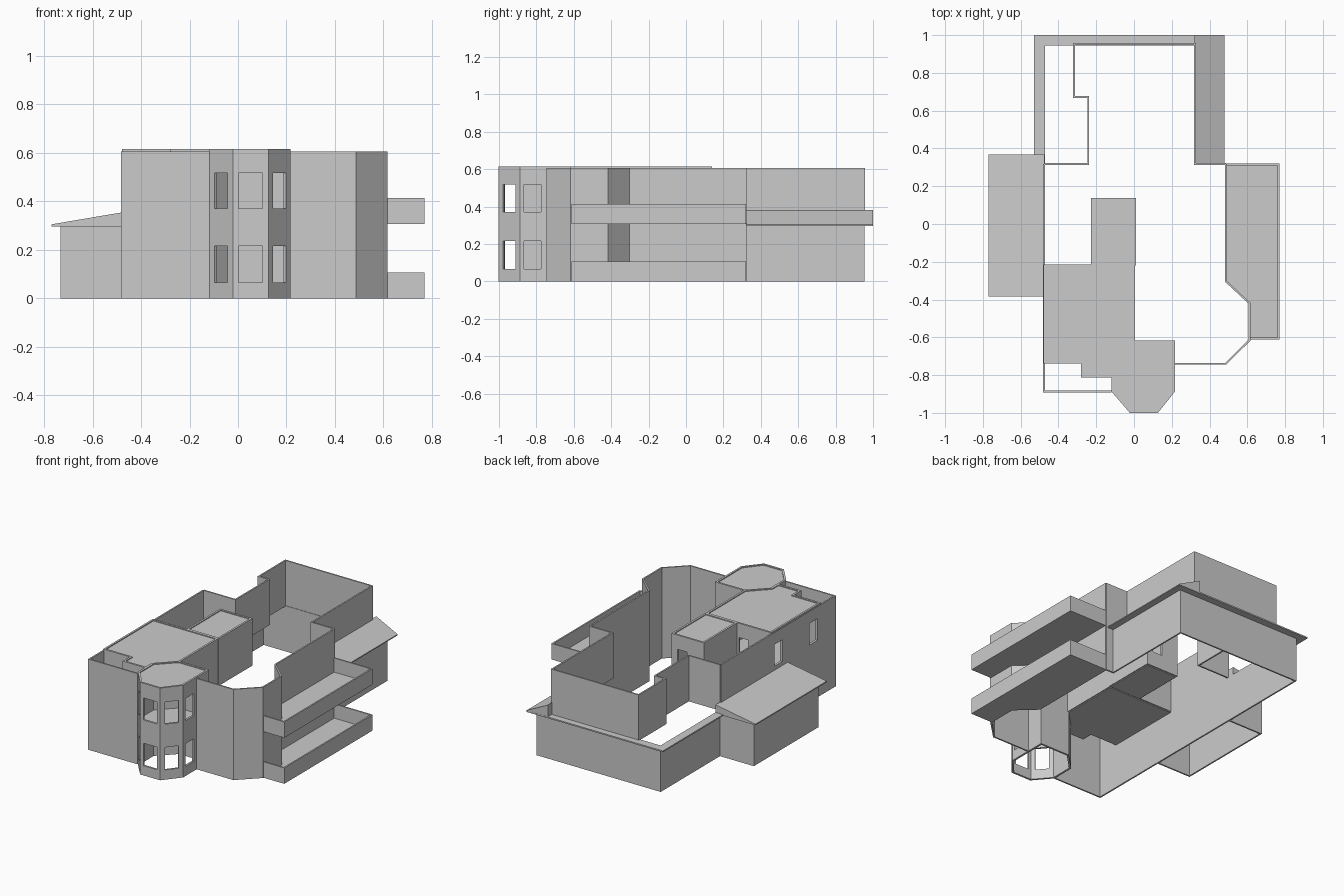
import bpy, bmesh, math
from mathutils import Vector, Matrix

if "Cube" in bpy.data.objects:
    bpy.data.objects.remove(bpy.data.objects["Cube"])

grey = bpy.data.materials.new("plaster_grey")
grey.diffuse_color = (0.6, 0.6, 0.6, 1)
grey.use_nodes = True
grey.node_tree.nodes["Principled BSDF"].inputs["Base Color"].default_value = grey.diffuse_color


def finish(name, bm):
    bmesh.ops.recalc_face_normals(bm, faces=bm.faces)
    me = bpy.data.meshes.new(name)
    bm.to_mesh(me)
    bm.free()
    me.materials.append(grey)
    ob = bpy.data.objects.new(name, me)
    bpy.context.collection.objects.link(ob)
    return ob


def prism(name, pts, z0, z1):
    """Flat slab with a polygon outline."""
    bm = bmesh.new()
    f = bm.faces.new([bm.verts.new((x, y, z0)) for x, y in pts])
    r = bmesh.ops.extrude_face_region(bm, geom=[f])
    vs = [v for v in r["geom"] if isinstance(v, bmesh.types.BMVert)]
    bmesh.ops.translate(bm, verts=vs, vec=(0, 0, z1 - z0))
    return finish(name, bm)


def wall(name, pts, z0, z1, closed=False, t=0.01):
    """Mitred thin wall along a plan line."""
    p = [Vector(q) for q in pts]
    n = len(p)
    bm = bmesh.new()
    rings = []
    for i in range(n):
        a = (p[i] - p[i - 1]).normalized() if closed or i > 0 else None
        b = (p[(i + 1) % n] - p[i]).normalized() if closed or i < n - 1 else None
        a, b = a or b, b or a
        na, nb = Vector((-a.y, a.x)), Vector((-b.y, b.x))
        m = (na + nb) / (1 + na.dot(nb)) * t / 2
        l, r = p[i] + m, p[i] - m
        rings.append([bm.verts.new(c) for c in
                      ((l.x, l.y, z0), (r.x, r.y, z0), (r.x, r.y, z1), (l.x, l.y, z1))])
    for i in range(n if closed else n - 1):
        u, v = rings[i], rings[(i + 1) % n]
        for k in range(4):
            j = (k + 1) % 4
            bm.faces.new((u[k], u[j], v[j], v[k]))
    if not closed:
        bm.faces.new(rings[0])
        bm.faces.new(rings[-1])
    return finish(name, bm)


def lean_to(name, profile, y0, y1):
    """Sloped roof: x-z profile swept along y."""
    bm = bmesh.new()
    f = bm.faces.new([bm.verts.new((x, y0, z)) for x, z in profile])
    r = bmesh.ops.extrude_face_region(bm, geom=[f])
    vs = [v for v in r["geom"] if isinstance(v, bmesh.types.BMVert)]
    bmesh.ops.translate(bm, verts=vs, vec=(0, y1 - y0, 0))
    return finish(name, bm)


H, MID, TOP = 0.605, 0.30, 0.615

# Outer walls: full height, upper storey and lower storey
wall("front_right_wall", [(0.21, -0.74), (0.485, -0.74), (0.612, -0.615), (0.612, -0.42),
                          (0.488, -0.305), (0.488, 0.318)], 0, H)
left_wall = wall("left_wall", [(-0.477, 0.318), (-0.477, -0.887), (-0.118, -0.887)], 0, H)
wall("upper_back_wall", [(0.488, 0.318), (0.322, 0.318), (0.322, 0.953), (-0.317, 0.953),
                         (-0.317, 0.672), (-0.242, 0.672), (-0.242, 0.318), (-0.477, 0.318)], MID, H)
wall("lower_back_wall", [(0.488, 0.318), (0.43, 0.318), (0.43, 0.95), (-0.477, 0.95),
                         (-0.477, 0.318)], 0, MID)

# Side annex with its sloped roof
wall("annex_wall", [(-0.48, 0.325), (-0.727, 0.325), (-0.727, -0.345), (-0.48, -0.345)], 0, MID)
lean_to("annex_roof", [(-0.77, 0.297), (-0.475, 0.297), (-0.475, 0.355), (-0.77, 0.305)], -0.385, 0.367)

# Back eaves and right lean-to roof
wall("back_eave", [(0.475, 0.973), (-0.502, 0.973), (-0.502, 0.318)], 0.295, 0.304, t=0.056)
lean_to("right_roof", [(0.32, 0.297), (0.478, 0.297), (0.478, 0.304), (0.32, 0.382)], 0.322, 1.0)

# Raised rooms: walls, floor and recessed flat roof
big = [(-0.472, -0.22), (0, -0.22), (0, -0.62), (-0.116, -0.74), (-0.116, -0.807),
       (-0.275, -0.807), (-0.275, -0.733), (-0.472, -0.733)]
small = [(-0.222, -0.213), (0.004, -0.213), (0.004, 0.132), (-0.222, 0.132)]
bay = [(0, -0.622), (0.21, -0.622), (0.21, -0.885), (0.122, -0.995), (-0.018, -0.995),
       (-0.112, -0.885), (-0.112, -0.735)]
cut_walls = [left_wall]
for name, outline, base in (("main_room", big, MID), ("small_room", small, MID), ("bay", bay, 0)):
    cut_walls.append(wall(name + "_wall", outline, base, TOP, closed=True, t=0.013))
    prism(name + "_floor", outline, 0.295, 0.307)
    prism(name + "_roof", outline, 0.6, 0.609)

# Two balconies on the right side
deck = [(0.765, 0.315), (0.765, -0.607), (0.613, -0.607), (0.613, -0.42), (0.488, -0.305), (0.488, 0.315)]
for name, z in (("lower_balcony", 0), ("upper_balcony", 0.307)):
    prism(name + "_floor", deck, z, z + 0.012)
    wall(name + "_parapet", [deck[5], deck[0], deck[1], deck[2]], z, z + 0.106)

# Window openings: centre x, y, angle, width, z range
openings = [(-0.275, -0.22, 0, 0.07, 0.4, 0.52), (-0.07, 0.132, 0, 0.07, 0.4, 0.52),
            (-0.477, -0.285, 90, 0.085, 0.38, 0.525), (-0.477, -0.657, 90, 0.085, 0.38, 0.525)]
for z0, z1 in ((0.065, 0.215), (0.37, 0.517)):
    for i, w in ((1, 0.09), (2, 0.085), (3, 0.1), (4, 0.085)):
        a, b = Vector(bay[i]), Vector(bay[i + 1])
        c = (a + b) / 2
        y = -0.82 if i == 1 else c.y
        ang = math.degrees(math.atan2(b.y - a.y, b.x - a.x))
        openings.append((c.x, y, ang, w, z0, z1))
bm = bmesh.new()
for x, y, ang, w, z0, z1 in openings:
    m = (Matrix.Translation((x, y, (z0 + z1) / 2)) @ Matrix.Rotation(math.radians(ang), 4, 'Z')
         @ Matrix.Diagonal((w, 0.05, z1 - z0, 1)))
    bmesh.ops.create_cube(bm, size=1, matrix=m)
cutter = finish("window_cutter", bm)
cutter.hide_render = True
cutter.display_type = 'WIRE'
for ob in cut_walls:
    mod = ob.modifiers.new("windows", 'BOOLEAN')
    mod.operation = 'DIFFERENCE'
    mod.solver = 'EXACT'
    mod.object = cutter
